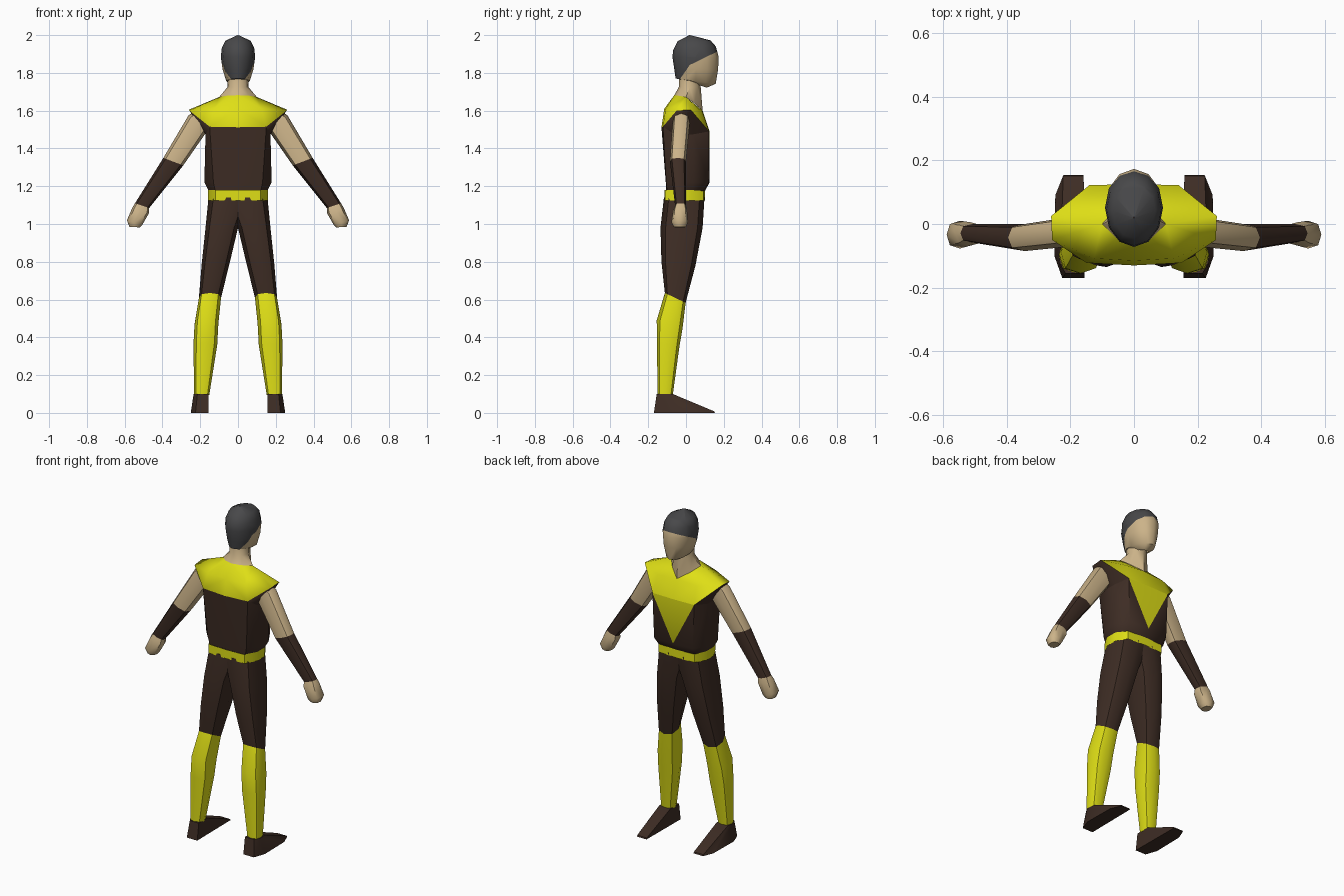
import bpy, bmesh, math
from mathutils import Vector

cube = bpy.data.objects.get("Cube")
if cube:
    bpy.data.objects.remove(cube, do_unlink=True)


def material(name, rgb):
    m = bpy.data.materials.new(name)
    m.use_nodes = True
    m.diffuse_color = (*rgb, 1)
    b = m.node_tree.nodes["Principled BSDF"]
    b.inputs["Base Color"].default_value = (*rgb, 1)
    b.inputs["Roughness"].default_value = 0.8
    return m


YELLOW = material("yellow cloth", (0.74, 0.74, 0.008))
BROWN = material("dark brown cloth", (0.048, 0.026, 0.018))
SKIN = material("skin", (0.60, 0.45, 0.25))
HAIR = material("dark grey hair", (0.065, 0.065, 0.068))


def finish(name, bm, mats, angle=50):
    bmesh.ops.recalc_face_normals(bm, faces=bm.faces[:])
    me = bpy.data.meshes.new(name)
    bm.to_mesh(me)
    bm.free()
    for m in mats:
        me.materials.append(m)
    ob = bpy.data.objects.new(name, me)
    bpy.context.collection.objects.link(ob)
    bpy.ops.object.select_all(action='DESELECT')
    ob.select_set(True)
    bpy.context.view_layer.objects.active = ob
    bpy.ops.object.shade_smooth_by_angle(angle=math.radians(angle))
    return ob


def build(points, faces, second=()):
    """Mesh from points and faces; 'second' lists faces using material 1."""
    bm = bmesh.new()
    vs = [bm.verts.new(p) for p in points]
    for i, f in enumerate(faces):
        bm.faces.new([vs[k] for k in f]).material_index = int(i in second)
    return bm


def mirror(bm):
    bmesh.ops.mirror(bm, geom=bm.verts[:] + bm.edges[:] + bm.faces[:],
                     axis='X', merge_dist=0.001)
    return bm


def strip_faces(rows, n, closed=False):
    cols = n if closed else n - 1
    return [(r * n + i, r * n + (i + 1) % n, (r + 1) * n + (i + 1) % n, (r + 1) * n + i)
            for r in range(rows - 1) for i in range(cols)]


def half_loft(rings):
    return build([p for r in rings for p in r], strip_faces(len(rings), len(rings[0])))


def tube(name, rings, mat, side, n=8):
    """Closed limb; each ring is (centre, half axis U, half axis V)."""
    def soft(t):
        return math.copysign(abs(t) ** 0.8, t)
    pts = []
    for c, u, v in rings:
        for i in range(n):
            a = math.tau * i / n
            p = Vector(c) + Vector(u) * soft(math.cos(a)) + Vector(v) * soft(math.sin(a))
            pts.append((p.x * side, p.y, p.z))
    last = len(pts) - n
    caps = [tuple(range(n)), tuple(range(last, last + n))]
    finish(name, build(pts, strip_faces(len(rings), n, True) + caps), [mat])


def leg_ring(x0, x1, yb, yf, zb, zf):
    return (((x0 + x1) / 2, (yb + yf) / 2, (zb + zf) / 2),
            ((x1 - x0) / 2, 0, 0), (0, (yf - yb) / 2, (zf - zb) / 2))


def arm_ring(ux, uz, lx, lz, yb, yf):
    return (((ux + lx) / 2, (yb + yf) / 2, (uz + lz) / 2),
            ((ux - lx) / 2, 0, (uz - lz) / 2), (0, (yf - yb) / 2, 0))


# Torso: half rings from chest centre round to the spine
torso = [
    [(0, .10, 1.175), (.12, .092, 1.175), (.155, .03, 1.175),
     (.155, -.04, 1.175), (.12, -.10, 1.175), (0, -.105, 1.175)],
    [(0, .125, 1.22), (.13, .12, 1.22), (.178, .04, 1.22),
     (.178, -.05, 1.22), (.13, -.105, 1.22), (0, -.107, 1.22)],
    [(0, .125, 1.49), (.14, .122, 1.49), (.172, .04, 1.475),
     (.172, -.06, 1.475), (.15, -.122, 1.515), (0, -.13, 1.512)],
]
tf = strip_faces(3, 6)
tf.remove((6, 7, 13, 12))
tf += [(6, 7, 13), (6, 13, 12)]        # chest panel split along the yellow V
finish("torso", mirror(build([p for r in torso for p in r], tf, {len(tf) - 1})),
       [BROWN, YELLOW])

# Collar with pointed shoulders and dark underside
collar = [
    (0, .125, 1.49), (.14, .122, 1.49), (.26, .025, 1.605), (.257, -.05, 1.60),
    (.15, -.122, 1.515), (0, -.13, 1.512),                       # 0-5 outer edge
    (0, .088, 1.60), (.13, .088, 1.59), (.10, .0, 1.672),
    (.125, -.108, 1.61), (0, -.115, 1.61), (0, -.062, 1.682),    # 6-11 inner points
    (.172, .04, 1.475), (.172, -.06, 1.475),                     # 12-13 armpit
    (.055, -.045, 1.68)]
cf = [(0, 1, 7, 6), (1, 2, 7), (6, 7, 8), (7, 2, 8), (8, 2, 3), (8, 3, 9),
      (3, 4, 9), (4, 5, 10, 9), (9, 10, 11, 14), (8, 9, 14),
      (1, 2, 12), (2, 3, 13, 12), (3, 4, 13)]
finish("collar", mirror(build(collar, cf, {10, 11, 12})), [YELLOW, BROWN])

# Belt
belt = [[(0, .10, z), (.12, .092, z), (.158, .03, z), (.158, -.04, z),
         (.12, -.11, z), (0, -.115, z)] for z in (1.125, 1.18)]
finish("belt", mirror(half_loft(belt)), [YELLOW])

# Neck
neck = [[(0, .088, 1.60), (.06, .045, 1.638), (.10, 0, 1.672),
         (.055, -.045, 1.68), (0, -.062, 1.682)]]
neck += [[(0, .078, z), (.04, .062, z), (.055, .02, z), (.04, -.022, z), (0, -.038, z)]
         for z in (1.725, 1.80)]
finish("neck", mirror(half_loft(neck)), [SKIN])

# Head: (front y, back y, half width, front z, back z)
N = 6
rings = []
for yf, yb, w, zf, zb in [
        (.11, -.02, .030, 1.722, 1.765), (.157, -.055, .062, 1.742, 1.77),
        (.170, -.062, .082, 1.82, 1.82), (.173, -.072, .091, 1.885, 1.885),
        (.158, -.068, .086, 1.94, 1.92), (.130, -.045, .068, 1.972, 1.967),
        (.022, .018, .002, 2.0, 2.0)]:
    ring = []
    for i in range(N + 1):
        a = math.pi * i / N
        t = (1 - math.cos(a)) / 2
        ring.append((w * math.sin(a) if 0 < i < N else 0,
                     yf + (yb - yf) * t, zf + (zb - zf) * t))
    rings.append(ring)
bm = mirror(half_loft(rings))
# Hairline: two slanted cuts, steep behind the ear and shallow to the forehead
lines = [((-.03, 1.77), (.02, 1.842)), ((.02, 1.842), (.17, 1.915))]
for (y0, z0), (y1, z1) in lines:
    bmesh.ops.bisect_plane(bm, geom=bm.verts[:] + bm.edges[:] + bm.faces[:],
                           plane_co=(0, y0, z0), plane_no=(0, z0 - z1, y1 - y0), dist=1e-5)
for f in bm.faces:
    c = f.calc_center_median()
    f.material_index = int(any(c.z > z0 + (c.y - y0) * (z1 - z0) / (y1 - y0)
                               for (y0, z0), (y1, z1) in lines))
finish("head", bm, [SKIN, HAIR])

# Limbs on both sides
knee = leg_ring(.09, .207, -.112, -.002, .635, .583)
elbow = arm_ring(.395, 1.35, .29, 1.31, -.085, .0)
wrist = arm_ring(.545, 1.11, .47, 1.085, -.058, .0)
for label, s in (("left", 1), ("right", -1)):
    tube(label + "_thigh", [
        leg_ring(-.06, .156, -.117, .098, 1.14, 1.14),
        leg_ring(0, .172, -.135, .088, .98, .98),
        leg_ring(.045, .192, -.130, .050, .80, .78), knee], BROWN, s)
    tube(label + "_shin", [
        knee, leg_ring(.104, .230, -.155, -.018, .49, .45),
        leg_ring(.110, .236, -.154, -.035, .37, .35),
        leg_ring(.152, .232, -.150, -.070, .095, .095)], YELLOW, s)
    tube(label + "_upper_arm", [
        arm_ring(.225, 1.60, .14, 1.50, -.068, .02),
        arm_ring(.262, 1.575, .165, 1.49, -.072, .02), elbow], SKIN, s)
    tube(label + "_forearm", [elbow, wrist], BROWN, s)
    tube(label + "_hand", [
        wrist, arm_ring(.56, 1.085, .47, 1.06, -.068, .006),
        arm_ring(.588, 1.02, .505, .998, -.077, .010),
        arm_ring(.575, .985, .52, .982, -.065, .0)], SKIN, s)
    # Pointed shoe as the hull of its sole, toe edge and ankle
    shoe = bmesh.new()
    for x, y, z in [(.155, -.17, 0), (.225, -.17, 0), (.25, -.10, 0), (.247, .09, 0),
                    (.222, .153, 0), (.158, .153, 0), (.222, .15, .008), (.158, .15, .008),
                    (.155, -.155, .10), (.215, -.155, .10), (.235, -.12, .10),
                    (.23, -.07, .10), (.155, -.07, .10)]:
        shoe.verts.new((x * s, y, z))
    bmesh.ops.convex_hull(shoe, input=shoe.verts[:])
    finish(label + "_shoe", shoe, [BROWN], 35)
